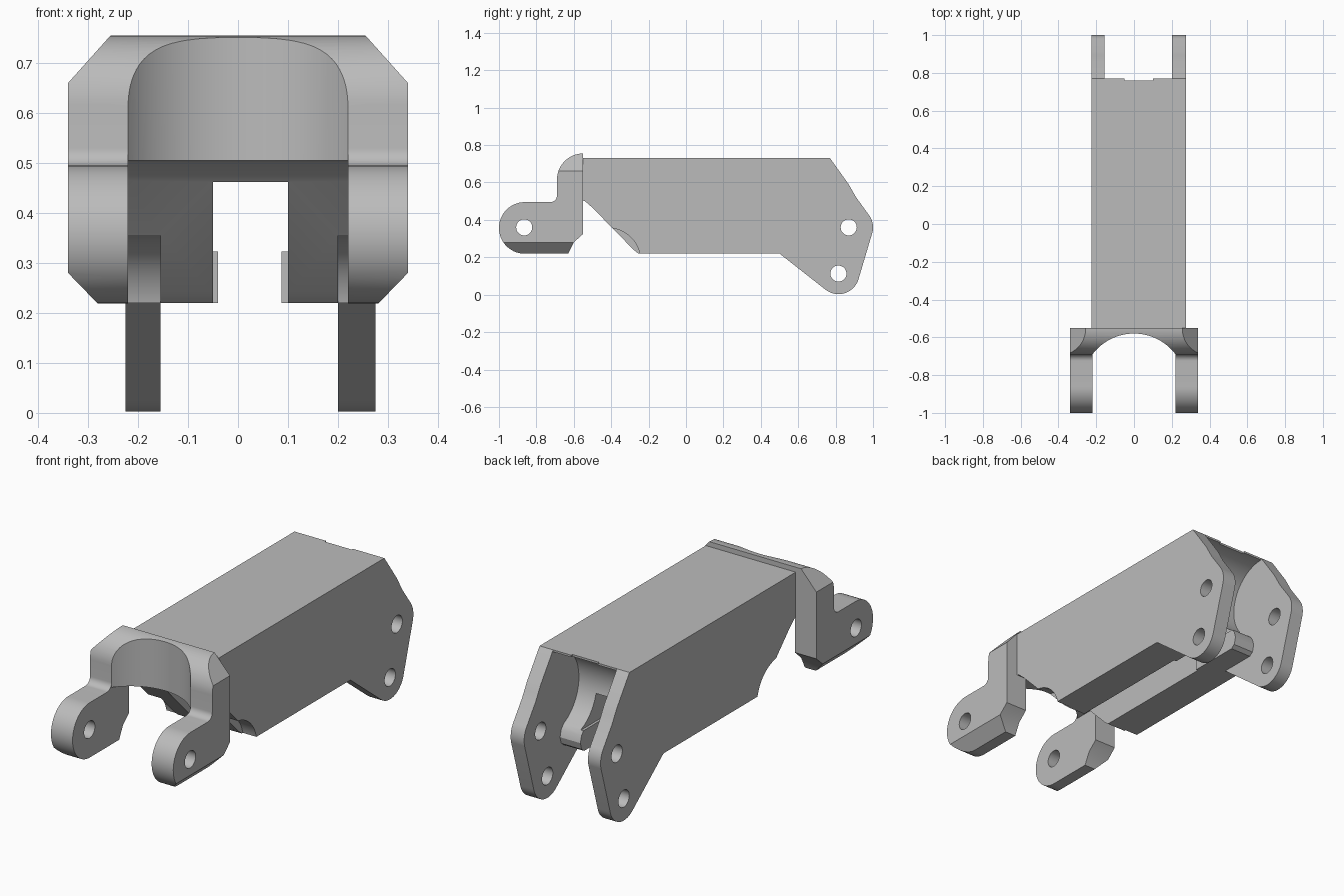
import bpy, bmesh
from math import sin, cos, radians

cube = bpy.data.objects.get("Cube")
if cube:
    bpy.data.objects.remove(cube, do_unlink=True)

grey = bpy.data.materials.new("plain_grey")
grey.use_nodes = True
grey.diffuse_color = (0.5, 0.5, 0.5, 1)
grey.node_tree.nodes["Principled BSDF"].inputs["Base Color"].default_value = (0.5, 0.5, 0.5, 1)


def arc(cx, cy, r, start, end, steps=16):
    """Points along an arc, angles in degrees."""
    angles = [radians(start + (end - start) * i / steps) for i in range(steps + 1)]
    return [(cx + r * cos(a), cy + r * sin(a)) for a in angles]


def prism(name, outline, axis, low, high):
    """Extrude a 2D outline along one axis."""
    place = {"x": lambda a, b: (low, a, b),
             "y": lambda a, b: (a, low, b),
             "z": lambda a, b: (a, b, low)}[axis]
    bm = bmesh.new()
    face = bm.faces.new([bm.verts.new(place(*p)) for p in outline])
    ext = bmesh.ops.extrude_face_region(bm, geom=[face])
    shift = [high - low if axis == k else 0 for k in "xyz"]
    moved = [g for g in ext["geom"] if isinstance(g, bmesh.types.BMVert)]
    bmesh.ops.translate(bm, verts=moved, vec=shift)
    bmesh.ops.recalc_face_normals(bm, faces=bm.faces)
    mesh = bpy.data.meshes.new(name)
    bm.to_mesh(mesh)
    bm.free()
    mesh.materials.append(grey)
    obj = bpy.data.objects.new(name, mesh)
    bpy.context.collection.objects.link(obj)
    return obj


def rect(a0, b0, a1, b1):
    return [(a0, b0), (a1, b0), (a1, b1), (a0, b1)]


def combine(target, tool, operation="DIFFERENCE"):
    """Apply a boolean and discard the tool object."""
    tool.hide_render = True
    mod = target.modifiers.new("combine", "BOOLEAN")
    mod.operation, mod.solver, mod.object = operation, "EXACT", tool
    bpy.context.view_layer.update()
    graph = bpy.context.evaluated_depsgraph_get()
    mesh = bpy.data.meshes.new_from_object(target.evaluated_get(graph))
    target.modifiers.clear()
    target.data = mesh
    bpy.data.objects.remove(tool, do_unlink=True)


# Long body with its two rear fork plates
outline = [(-0.56, 0.73), (-0.56, 0.505), (-0.54, 0.5), (-0.5, 0.465), (-0.28, 0.24),
           (-0.255, 0.22), (0.5, 0.22)]
outline += arc(0.815, 0.115, 0.112, 233, 345)
outline += arc(0.89, 0.36, 0.11, -15, 36)
outline += [(0.91, 0.52), (0.89, 0.555), (0.87, 0.59), (0.77, 0.73)]
body = prism("link_body", outline, "x", -0.225, 0.275)

# Space between the fork plates, with a round recess and a lower lip
gap = [(0.77, 0.9)] + arc(0.77, 0.515, 0.205, 90, 246, 40)
gap += [(0.705, 0.305), (0.715, 0.27), (0.705, 0.235), (0.685, 0.22), (0.5, 0.22),
        (0.45, -0.1), (1.1, -0.1), (1.1, 0.9)]
combine(body, prism("fork_gap", gap, "x", -0.155, 0.2))

# Underside channel, with narrower lips towards the rear
channel = [(-0.05, 0.1), (0.1, 0.1), (0.1, 0.462), (-0.05, 0.462)]
combine(body, prism("channel", channel, "y", -0.8, 0.42))
rear = [(-0.04, 0.1), (0.087, 0.1), (0.087, 0.323), (0.1, 0.323), (0.1, 0.462),
        (-0.05, 0.462), (-0.05, 0.323), (-0.04, 0.323)]
combine(body, prism("rear_channel", rear, "y", 0.41, 1.1))
combine(body, prism("top_notch", rect(-0.05, 0.76, 0.1, 0.9), "z", 0.66, 0.8))

# Rounded clearance on the front lower edges of the side walls
for low, high in ((-0.3, -0.155), (0.2, 0.3)):
    combine(body, prism("clearance", arc(-0.42, 0.18, 0.178, 0, 360, 48)[:-1], "x", low, high))

# Fork pin holes
for y, z in ((0.87, 0.36), (0.815, 0.113)):
    combine(body, prism("pin_hole", arc(y, z, 0.043, 0, 360, 32)[:-1], "x", -0.5, 0.5))

# Front yoke: side profile across the full width
side = [(-0.55, 0.755)] + arc(-0.55, 0.615, 0.14, 96, 180)
side += arc(-0.725, 0.53, 0.035, 0, -90, 8)
side += arc(-0.862, 0.357, 0.138, 90, 270, 28)
side += [(-0.63, 0.219), (-0.6, 0.28), (-0.55, 0.325)]
yoke = prism("front_yoke", side, "x", -0.34, 0.34)

# Hollow between the yoke arms, curved against the web
hollow = [(-0.22, -1.1)] + arc(0, -0.855, 0.275, 143.13, 36.87, 40) + [(0.22, -1.1)]
combine(yoke, prism("yoke_hollow", hollow, "z", 0, 1))
combine(yoke, prism("yoke_opening", rect(-0.22, -1.1, 0.22, -0.5), "z", 0, 0.505))

# Bevelled outer corners of the yoke
for s in (-1, 1):
    top = [(s * 0.2105, 0.805), (s * 0.385, 0.61), (s * 0.5, 0.9)]
    low = [(s * 0.22, 0.156), (s * 0.4, 0.342), (s * 0.5, 0.1)]
    for corner in (top, low):
        combine(yoke, prism("corner", corner, "y", -1.1, -0.4))
combine(yoke, prism("pin_hole", arc(-0.865, 0.36, 0.043, 0, 360, 32)[:-1], "x", -0.5, 0.5))

# Join the yoke to the body
combine(body, yoke, "UNION")
bpy.ops.object.select_all(action="DESELECT")
body.select_set(True)
bpy.context.view_layer.objects.active = body
bpy.ops.object.shade_smooth_by_angle(angle=radians(30))
